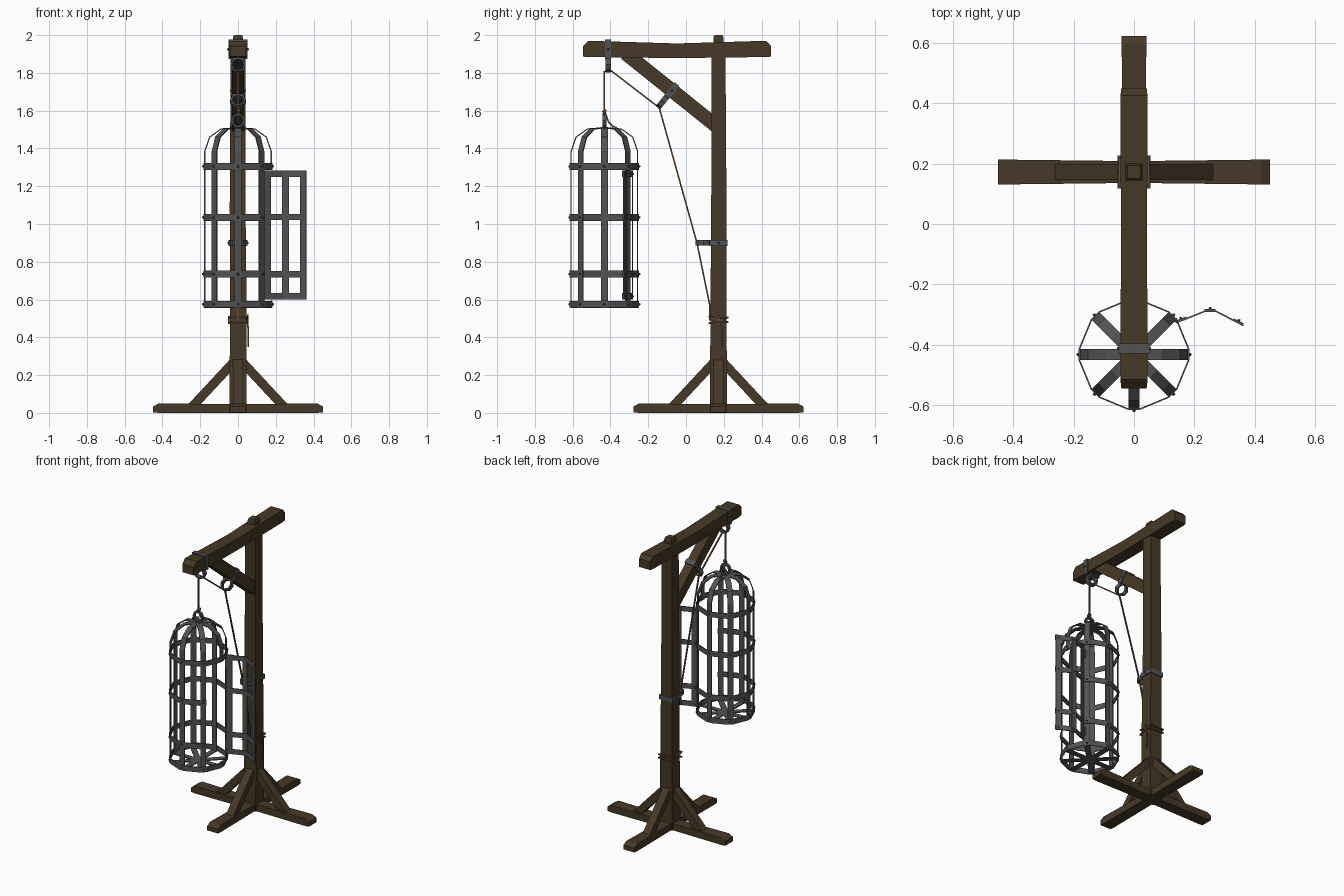
import bpy, bmesh, math
from mathutils import Vector as V

if "Cube" in bpy.data.objects:
    bpy.data.objects.remove(bpy.data.objects["Cube"])

def material(name, col):
    m = bpy.data.materials.new(name)
    m.diffuse_color = (*col, 1)
    m.use_nodes = True
    m.node_tree.nodes["Principled BSDF"].inputs["Base Color"].default_value = m.diffuse_color
    return m

WOOD = material("dark wood", (0.062, 0.040, 0.019))
IRON = material("grey iron", (0.086, 0.084, 0.088))
ROPE = material("brown rope", (0.13, 0.065, 0.035))
X, Y, Z = V((1, 0, 0)), V((0, 1, 0)), V((0, 0, 1))

def finish(name, bm, mat):
    bmesh.ops.recalc_face_normals(bm, faces=bm.faces)
    me = bpy.data.meshes.new(name)
    bm.to_mesh(me)
    bm.free()
    me.materials.append(mat)
    ob = bpy.data.objects.new(name, me)
    bpy.context.collection.objects.link(ob)

def sweep(bm, pts, side, w, t, closed=False, up=None, sc=None):
    """Rectangular section (w along side, t across) swept along points with mitred corners."""
    pts = [V(p) for p in pts]
    side = V(side).normalized()
    n = len(pts)
    rows = []
    for i, p in enumerate(pts):
        a = p - pts[i - 1] if (closed or i > 0) else pts[1] - p
        b = pts[(i + 1) % n] - p if (closed or i < n - 1) else a
        a, b = a.normalized(), b.normalized()
        if up is not None:
            nor = V(up)
        else:
            nor = (a + b).cross(side).normalized()
            nor /= max(0.5, nor.dot(a.cross(side).normalized()))
        sw, st = sc[i] if sc else (1, 1)
        s, q = side * (w * sw / 2), nor * (t * st / 2)
        rows.append([bm.verts.new(p + d) for d in (s + q, s - q, -s - q, q - s)])
    for i in range(n if closed else n - 1):
        r0, r1 = rows[i], rows[(i + 1) % n]
        for k in range(4):
            bm.faces.new((r0[k], r0[(k + 1) % 4], r1[(k + 1) % 4], r1[k]))
    if not closed:
        bm.faces.new(rows[0])
        bm.faces.new(rows[-1][::-1])

def beam(name, *args, **kw):
    bm = bmesh.new()
    sweep(bm, *args, **kw)
    finish(name, bm, WOOD)

def rivet(bm, pos, out, r=0.008):
    m = V(out).to_track_quat('Z', 'Y').to_matrix().to_4x4()
    m.translation = pos
    bmesh.ops.create_cone(bm, cap_ends=True, segments=6, radius1=r, radius2=r * 0.5, depth=0.008, matrix=m)

PY = 0.172  # post position in y

# Post with tenon, slightly uneven
beam("post", [(0, PY, 0), (0.002, PY, 0.5), (-0.002, PY + 0.002, 1.1), (0, PY, 1.9)], X, 0.088, 0.086,
     up=Y, sc=[(1.05, 1.05), (1, 1), (0.95, 0.94), (0.88, 0.86)])
beam("post_tenon", [(0, PY, 1.88), (0, PY, 1.985), (0, PY, 2.0)], X, 0.055, 0.055, up=Y,
     sc=[(1, 1), (1, 1), (0.8, 0.8)])

# Bowed top beam with bevelled ends
beam("top_beam", [(0, -0.545, 1.914), (0, -0.515, 1.927), (0, -0.05, 1.917), (0, 0.425, 1.927), (0, 0.45, 1.914)],
     X, 0.09, 0.086, up=Z, sc=[(0.93, 0.65), (1, 1), (0.96, 0.9), (1, 1), (0.93, 0.65)])
beam("top_brace", [(0, -0.32, 1.904), (0, 0.17, 1.511)], X, 0.062, 0.075)

# Crossed feet and their braces
ends = [(1, 0.6), (1, 1), (0.88, 0.92), (1, 1), (1, 0.6)]
for name, d, s in (("foot_side", X, Y), ("foot_long", Y, X)):
    c = V((0, PY, 0))
    beam(name, [c + d * u + Z * z for u, z in ((-0.45, 0.018), (-0.42, 0.025), (0, 0.023), (0.42, 0.025), (0.45, 0.018))],
         s, 0.082, 0.05, up=Z, sc=ends)
for i, (d, s) in enumerate(((X, Y), (-X, Y), (Y, X), (-Y, X))):
    c = V((0, PY, 0))
    beam(f"foot_brace_{i + 1}", [c + d * 0.25 + Z * 0.025, c + d * 0.02 + Z * 0.272], s, 0.054, 0.048)

# Iron straps, each carrying a rope ring
def hanger(name, c, out, axis, hx, hy, ring_r=0.036):
    bm = bmesh.new()
    c, out, axis = V(c), V(out).normalized(), V(axis).normalized()
    sweep(bm, [c + X * (hx * a) + out * (hy * b) for a, b in ((1, 1), (-1, 1), (-1, -1), (1, -1))],
          axis, 0.032, 0.007, closed=True)
    rc = c + out * (hy + ring_r - 0.002)
    sweep(bm, [rc + X * (ring_r * math.cos(k * math.pi / 4)) + out * (ring_r * math.sin(k * math.pi / 4))
               for k in range(8)], axis, 0.03, 0.01, closed=True)
    for sx in (1, -1):
        rivet(bm, c + X * sx * (hx + 0.005), X * sx)
    finish(name, bm, IRON)

hanger("beam_strap", (0, -0.412, 1.925), -Z, Y, 0.048, 0.047)
hanger("brace_strap", (0, -0.075, 1.707), (0, -0.626, -0.78), (0, 0.78, -0.626), 0.034, 0.04)
hanger("post_strap", (0, PY, 0.9), -Y, Z, 0.047, 0.045)

# Cage: eight bent bars, bands and spokes
CY, R = -0.432, 0.176
def polar(r, a, z, off=0.0):
    return V((r * math.cos(a) - off * math.sin(a), CY + r * math.sin(a) + off * math.cos(a), z))

dome = [(R, 1.385), (0.15, 1.46), (0.09, 1.503), (0, 1.51)]
bars = bmesh.new()
for k in range(8):
    a = k * math.pi / 4
    tang = V((-math.sin(a), math.cos(a), 0))
    low = [(0, 0.558), (R, 0.558)]
    # the bar on the right is interrupted by the doorway
    runs = [low + dome] if k else [low + [(R, 0.595)], [(R, 1.285)] + dome]
    for run in runs:
        sweep(bars, [polar(r, a, z) for r, z in run], tang, 0.036, 0.006)
finish("cage_bars", bars, IRON)

bands, rivets = bmesh.new(), bmesh.new()
for z in (0.575, 0.735, 1.035, 1.305):
    gap = z in (0.735, 1.035)
    ks = range(1, 8) if gap else range(8)
    pts = [polar(R + 0.005, k * math.pi / 4, z, o) for k in ks for o in (-0.018, 0.018)]
    sweep(bands, pts, Z, 0.036, 0.005, closed=not gap)
    for k in ks:
        a = k * math.pi / 4
        rivet(rivets, polar(R + 0.01, a, z), (math.cos(a), math.sin(a), 0))
finish("cage_bands", bands, IRON)

# Ring on top of the cage
bm = bmesh.new()
sweep(bm, [(0.032 * math.cos(k * math.pi / 4), CY, 1.548 + 0.034 * math.sin(k * math.pi / 4)) for k in range(8)],
      Y, 0.02, 0.011, closed=True)
finish("cage_ring", bm, IRON)

# Open door on the right
door = bmesh.new()
curve = [(0.138, -0.327), (0.234, -0.289), (0.27, -0.288), (0.362, -0.336)]
for z in (0.617, 0.735, 1.037, 1.265):
    sweep(door, [(x, y, z) for x, y in curve], Z, 0.034, 0.005)
for x, y, dx, dy in ((0.156, -0.316, 0.93, 0.37), (0.252, -0.284, 1, 0), (0.345, -0.323, 0.89, -0.46)):
    sweep(door, [(x, y, 0.6), (x, y, 1.282)], (dx, dy, 0), 0.036, 0.006)
    for z in (0.617, 0.735, 1.037, 1.265):
        rivet(rivets, V((x, y, z)) + V((-dy, dx, 0)) * 0.005, (-dy, dx, 0), 0.007)
finish("cage_door", door, IRON)
finish("rivets", rivets, IRON)

# Door hinges
bm = bmesh.new()
for z in (0.66, 1.22):
    sweep(bm, [(0.136, -0.318, z - 0.03), (0.136, -0.318, z + 0.03)], X, 0.014, 0.014)
finish("door_hinges", bm, IRON)

# Rope from the cage over the rings to the post, with a knot and a loose tail
rope = bmesh.new()
sweep(rope, [(0, CY, 1.575), (0, CY, 1.806), (0, -0.405, 1.818), (0, -0.15, 1.622), (0, -0.14, 1.61),
             (0, 0.058, 0.9), (0, 0.126, 0.57), (0, 0.126, 0.49)], X, 0.008, 0.008)
sweep(rope, [(0, CY, 1.6), (0, -0.41, 1.54), (0, -0.385, 1.515), (0, -0.365, 1.51)], X, 0.008, 0.008)
sweep(rope, [(0.004, CY - 0.008, 1.59), (0.004, CY + 0.008, 1.605)], X, 0.018, 0.016)
for z0, z1 in ((0.475, 0.505), (0.51, 0.48)):
    sweep(rope, [(-0.05, 0.122, z0), (0.05, 0.122, z0), (0.05, 0.222, z1), (-0.05, 0.222, z1)],
          Z, 0.008, 0.008, closed=True)
sweep(rope, [(0.052, 0.175, 0.52), (0.053, 0.19, 0.45), (0.053, 0.19, 0.35)], X, 0.008, 0.008)
finish("rope", rope, ROPE)
